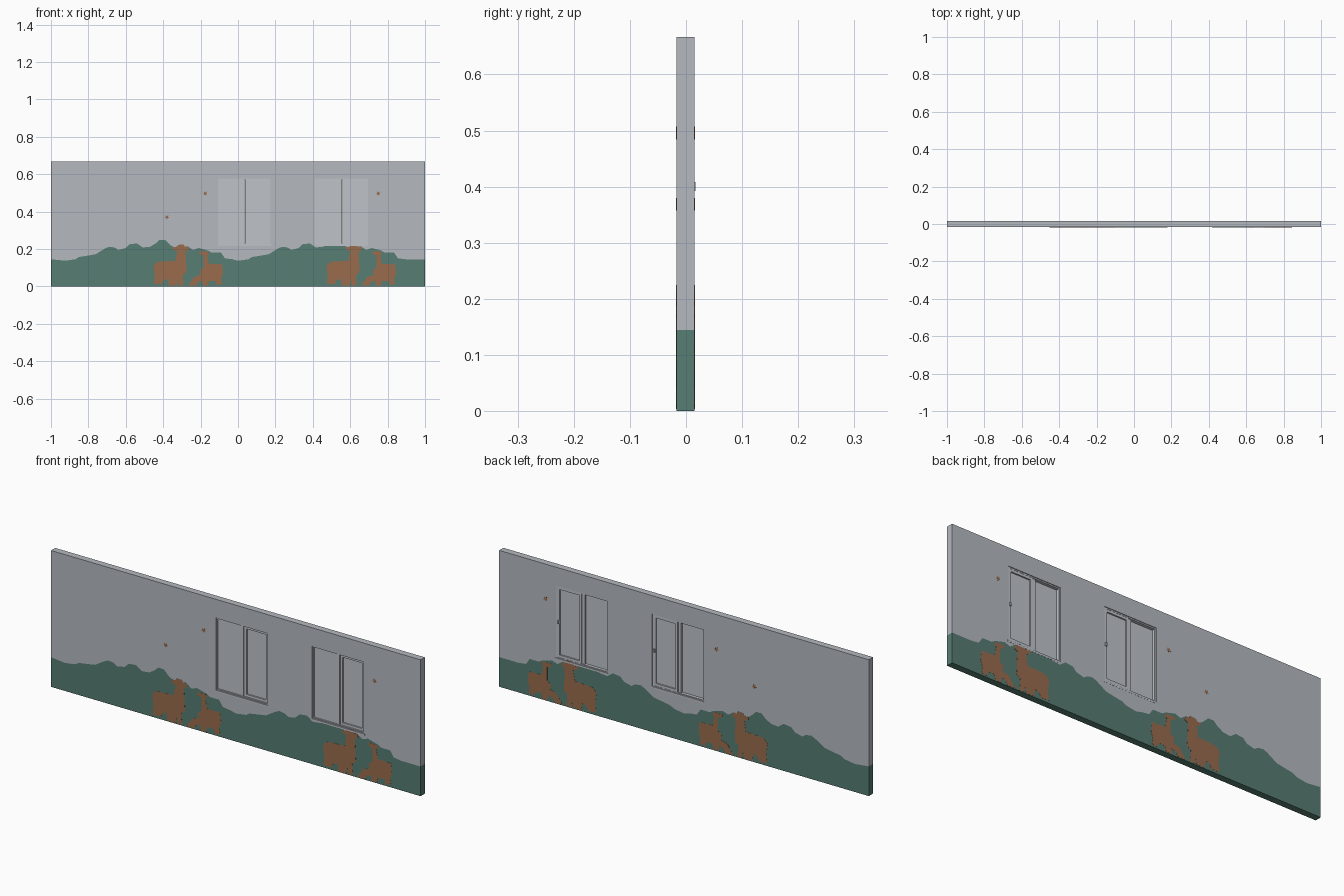
import bpy, bmesh, math

if "Cube" in bpy.data.objects:
    bpy.data.objects.remove(bpy.data.objects["Cube"])

def mat(name, rgb):
    m = bpy.data.materials.new(name)
    m.diffuse_color = (*rgb, 1)
    m.use_nodes = True
    m.node_tree.nodes["Principled BSDF"].inputs["Base Color"].default_value = m.diffuse_color
    return m

GREY = mat("wall_grey", (0.46, 0.49, 0.53))
PALE = mat("window_grey", (0.52, 0.55, 0.59))
GREEN = mat("hill_green", (0.095, 0.205, 0.17))
BROWN = mat("animal_brown", (0.32, 0.15, 0.075))

Y0, Y1 = -0.017, 0.0155      # wall faces
PERIOD = 0.925               # the mural repeats along the wall
Z0, Z1 = 0.222, 0.578        # window opening heights
WINDOWS = (-0.108, 0.412)    # left edges of the openings
WIDTH = 0.282

def prism(name, outlines, y0, y1, material):
    """Extrude one or more xz outlines along y."""
    bm = bmesh.new()
    for pts in outlines:
        f = bm.faces.new([bm.verts.new((x, y0, z)) for x, z in pts])
        r = bmesh.ops.extrude_face_region(bm, geom=[f])
        vs = [v for v in r["geom"] if isinstance(v, bmesh.types.BMVert)]
        bmesh.ops.translate(bm, verts=vs, vec=(0, y1 - y0, 0))
    bmesh.ops.recalc_face_normals(bm, faces=bm.faces)
    me = bpy.data.meshes.new(name)
    bm.to_mesh(me)
    bm.free()
    ob = bpy.data.objects.new(name, me)
    bpy.context.collection.objects.link(ob)
    if material:
        me.materials.append(material)
    return ob

def rect(x0, z0, x1, z1):
    return [(x0, z0), (x1, z0), (x1, z1), (x0, z1)]

def frame(x0, z0, x1, z1, t):
    return [rect(x0, z0, x0 + t, z1), rect(x1 - t, z0, x1, z1),
            rect(x0 + t, z0, x1 - t, z0 + t), rect(x0 + t, z1 - t, x1 - t, z1)]

# bushy hill skyline, repeated once
bush = [(-.925, .137), (-.87, .145), (-.85, .157), (-.80, .165), (-.76, .172),
        (-.74, .185), (-.71, .203), (-.69, .212), (-.66, .208), (-.64, .195),
        (-.60, .205), (-.58, .225), (-.54, .23), (-.51, .208), (-.47, .212),
        (-.44, .23), (-.42, .249), (-.39, .249), (-.36, .22), (-.33, .205),
        (-.27, .215), (-.24, .195), (-.21, .205), (-.16, .192), (-.14, .18),
        (-.09, .18), (-.07, .15), (-.03, .145)]
sky = [(-1, .145)] + bush + [(x + PERIOD, z) for x, z in bush] + [(1, .145)]

wall = prism("wall", [sky + [(1, .667), (-1, .667)]], Y0, Y1, GREY)
hills = prism("painted_hills", [[(-1, 0)] + sky + [(1, 0)]], Y0, Y1, GREEN)

# window openings
cutter = prism("cutter", [rect(x, Z0, x + WIDTH, Z1) for x in WINDOWS], -.1, .1, None)
for ob in (wall, hills):
    m = ob.modifiers.new("openings", "BOOLEAN")
    m.object, m.operation, m.solver = cutter, "DIFFERENCE", "EXACT"
    bpy.context.view_layer.objects.active = ob
    bpy.ops.object.modifier_apply(modifier=m.name)
bpy.data.objects.remove(cutter)

# painted animals, visible on both faces
large = [(-.45, .012), (-.405, .012), (-.40, .03), (-.375, .04), (-.37, .004),
         (-.325, .004), (-.32, .04), (-.315, .004), (-.29, .004), (-.295, .06),
         (-.275, .075), (-.28, .185), (-.262, .195), (-.27, .215), (-.285, .212),
         (-.29, .225), (-.32, .222), (-.33, .212), (-.352, .21), (-.345, .195),
         (-.325, .19), (-.335, .137), (-.43, .132), (-.452, .11), (-.445, .06)]
small = [(-.268, .004), (-.225, .004), (-.215, .022), (-.19, .03), (-.19, .004),
         (-.16, .004), (-.155, .03), (-.12, .03), (-.115, .008), (-.085, .012),
         (-.09, .04), (-.08, .07), (-.085, .118), (-.155, .12), (-.165, .165),
         (-.155, .172), (-.16, .187), (-.21, .187), (-.205, .172), (-.185, .165),
         (-.185, .10), (-.205, .085), (-.20, .062), (-.235, .05), (-.245, .035)]
for i in range(2):
    for label, pts in (("large", large), ("small", small)):
        prism(f"painted_{label}_animal_{i}", [[(x + i * PERIOD, z) for x, z in pts]],
              Y0 - .0005, Y1 + .0005, BROWN)

# little painted flowers
for i, (cx, cz) in enumerate(((-.38, .37), (-.175, .497), (.75, .497))):
    pts = []
    for k in range(20):
        a = math.tau * k / 20
        r = .009 + .0035 * math.cos(5 * a + math.pi / 2)
        pts.append((cx + r * math.cos(a), cz + r * math.sin(a)))
    prism(f"painted_flower_{i}", [pts], Y0 - .0005, Y1 + .0005, BROWN)

# sliding windows: outer frame, fixed pane, sliding sash, sill and latch
for i, x in enumerate(WINDOWS):
    xr, mid = x + WIDTH, x + .142
    prism(f"window_frame_{i}", frame(x, Z0, xr, Z1, .006), -.013, .012, PALE)
    prism(f"fixed_pane_{i}", [rect(x + .004, Z0 + .004, mid, Z1 - .004)], -.007, -.003, PALE)
    prism(f"mullion_{i}", [rect(mid - .012, Z0 + .006, mid + .002, Z1 - .006)], -.010, .008, PALE)
    prism(f"sliding_sash_{i}", frame(mid + .004, Z0 + .006, xr - .006, Z1 - .006, .012), -.006, .011, PALE)
    prism(f"sliding_pane_{i}", [rect(mid + .012, Z0 + .014, xr - .014, Z1 - .014)], .001, .004, PALE)
    prism(f"sill_{i}", [rect(x + .004, Z0 - .007, xr + .004, Z0 + .001)], Y0 - .0006, Y1 + .0006, PALE)
    prism(f"latch_{i}", [rect(xr - .016, .392, xr - .008, .408)], .010, .017, PALE)
